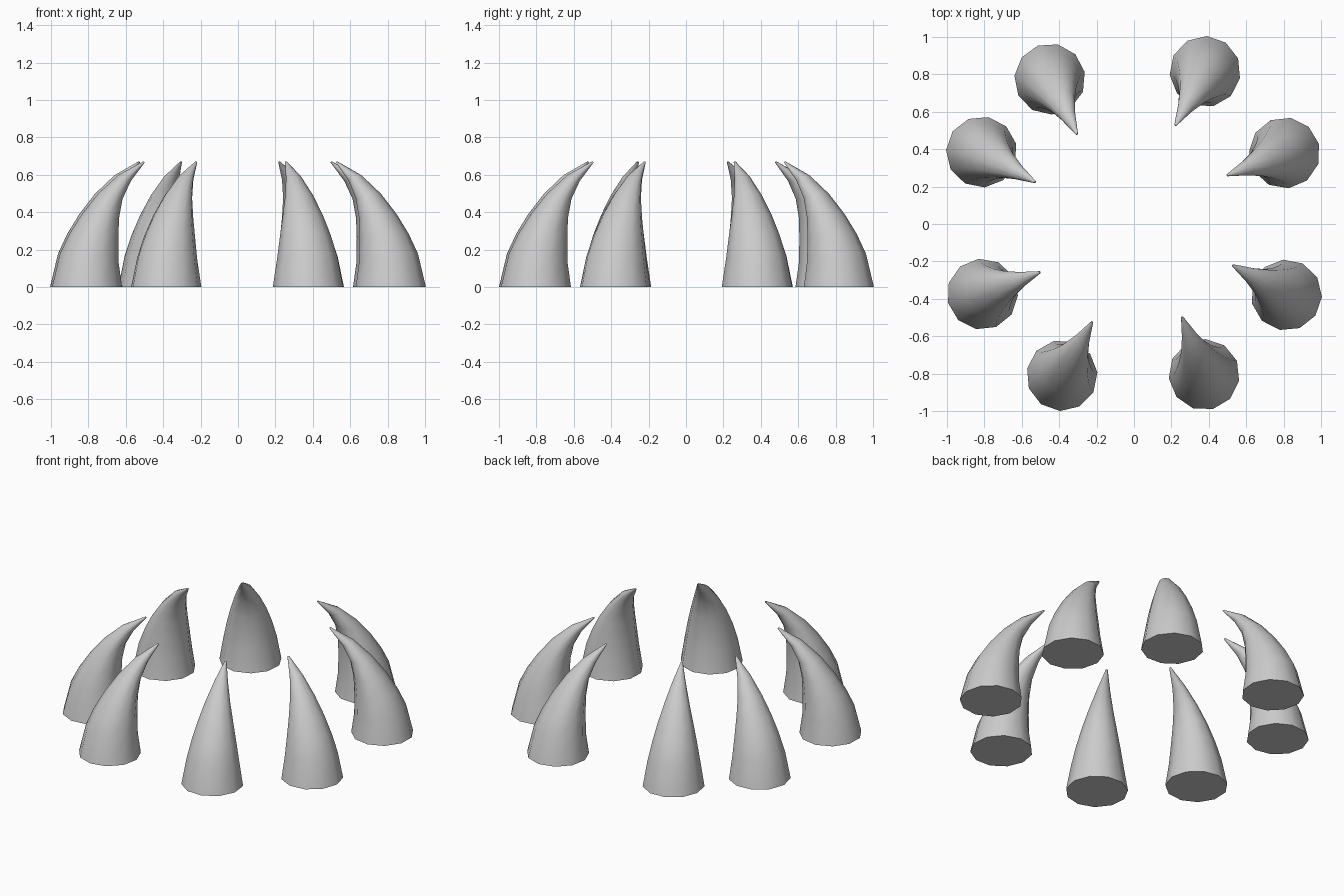
import bpy, bmesh
from math import sin, cos, pi, radians, atan2
from mathutils import Matrix, Vector

if "Cube" in bpy.data.objects:
    bpy.data.objects.remove(bpy.data.objects["Cube"])

# Claw rings: outer (t, z), inner (t, z), half width; t points toward the tip
RINGS = [
    (-0.190, 0.00, 0.190, 0.00, 0.190),
    (-0.145, 0.18, 0.172, 0.13, 0.163),
    (-0.092, 0.285, 0.172, 0.26, 0.138),
    (-0.022, 0.39, 0.178, 0.37, 0.110),
    (0.070, 0.50, 0.200, 0.47, 0.077),
    (0.185, 0.60, 0.250, 0.565, 0.042),
    (0.326, 0.672, 0.332, 0.665, 0.006),
]
SIDES = 11


def claw_mesh():
    bm = bmesh.new()
    loops = []
    for ot, oz, it, iz, w in RINGS:
        loop = []
        for i in range(SIDES):
            a = 2 * pi * (i + 0.3) / SIDES
            k = (1 + cos(a)) / 2
            loop.append(bm.verts.new((ot + (it - ot) * k, w * sin(a), oz + (iz - oz) * k)))
        loops.append(loop)
    for lo, hi in zip(loops, loops[1:]):
        for i in range(SIDES):
            j = (i + 1) % SIDES
            bm.faces.new((lo[i], lo[j], hi[j], hi[i]))
    bm.faces.new(loops[0][::-1])
    bm.faces.new(loops[-1])
    bmesh.ops.recalc_face_normals(bm, faces=bm.faces)
    me = bpy.data.meshes.new("claw")
    bm.to_mesh(me)
    bm.free()
    return me


# Ring of claws: base centre x, y; every tip leans inward, slightly skewed
CENTRES = [(-0.45, 0.775), (0.38, 0.815), (0.805, 0.38), (0.815, -0.38),
           (0.375, -0.805), (-0.385, -0.81), (-0.81, -0.375), (-0.815, 0.385)]
for n, (x, y) in enumerate(CENTRES):
    ob = bpy.data.objects.new(f"claw_{n + 1}", claw_mesh())
    bpy.context.collection.objects.link(ob)
    ob.location = (x, y, 0)
    ob.rotation_euler.z = atan2(-y, -x) - radians(4)
    bpy.ops.object.select_all(action='DESELECT')
    ob.select_set(True)
    bpy.context.view_layer.objects.active = ob
    bpy.ops.object.shade_smooth_by_angle(angle=radians(40))
